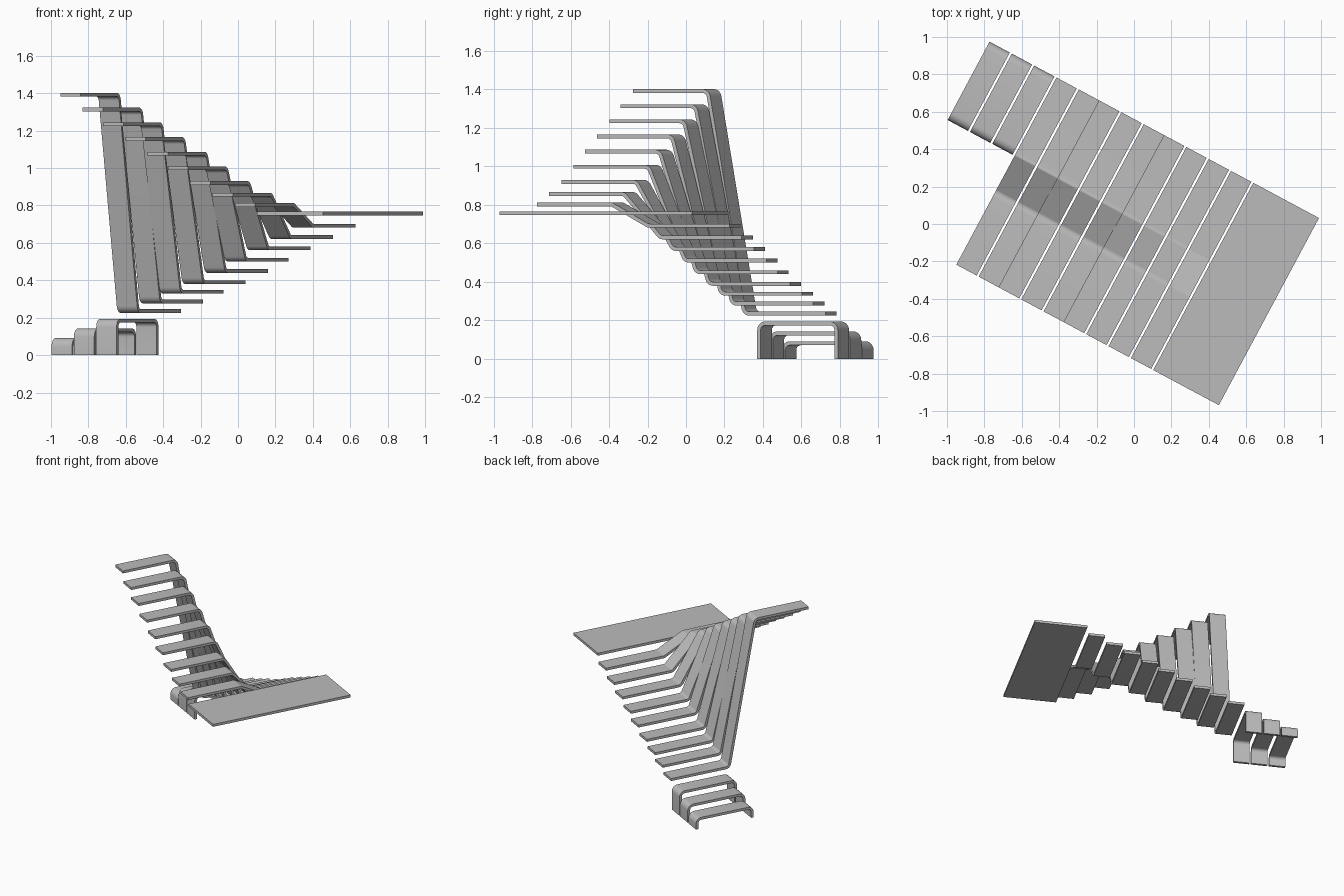
import bpy, bmesh, math
from mathutils import Vector, Matrix

cube = bpy.data.objects.get("Cube")
if cube:
    bpy.data.objects.remove(cube)

THICK = 0.02
WIDTH = 0.1233
GAP = 0.012
NEAR, FAR = -0.64, 0.495        # ends of the treads
TURN = Matrix.Rotation(math.radians(-28.15), 4, 'Z')

steel = bpy.data.materials.new("grey_metal")
steel.use_nodes = True
grey = (0.5, 0.5, 0.5, 1)
steel.diffuse_color = grey
steel.node_tree.nodes["Principled BSDF"].inputs["Base Color"].default_value = grey
parts = []


def rounded(path, radius=0.035, steps=6):
    """Replace each inner corner of a path with an arc."""
    out = [path[0]]
    for a, p, b in zip(path, path[1:], path[2:]):
        d1, d2 = (p - a).normalized(), (b - p).normalized()
        turn = d1.angle_signed(d2)
        cut = radius * math.tan(abs(turn) / 2)
        start = p - d1 * cut
        side = Vector((-d1.y, d1.x)) * (1 if d1.x * d2.y > d1.y * d2.x else -1)
        centre = start + side * radius
        sweep = abs(turn) * (1 if d1.x * d2.y > d1.y * d2.x else -1)
        for k in range(steps + 1):
            arm = Matrix.Rotation(sweep * k / steps, 2) @ (start - centre)
            out.append(centre + arm)
    return out + [path[-1]]


def ribbon(name, points, x0, x1):
    """Folded plate: a thickened (y, z) path swept from x0 to x1."""
    path = rounded([Vector(p) for p in points])
    left, right = [], []
    for i, p in enumerate(path):
        d1 = (p - path[max(i - 1, 0)]).normalized()
        d2 = (path[min(i + 1, len(path) - 1)] - p).normalized()
        d = (d1 + d2).normalized()
        n = Vector((-d.y, d.x)) * THICK / 2
        left.append(p + n)
        right.append(p - n)
    bm = bmesh.new()
    rings = [[[bm.verts.new((x, q.x, q.y)) for q in row] for row in (left, right)]
             for x in (x0, x1)]
    (la, ra), (lb, rb) = rings
    for i in range(len(path) - 1):
        for a, b in ((la, lb), (ra, rb), (la, ra), (lb, rb)):
            bm.faces.new((a[i], a[i + 1], b[i + 1], b[i]))
    for i in (0, -1):
        bm.faces.new((la[i], lb[i], rb[i], ra[i]))
    bmesh.ops.recalc_face_normals(bm, faces=bm.faces)
    bm.transform(TURN)
    mesh = bpy.data.meshes.new(name)
    bm.to_mesh(mesh)
    bm.free()
    mesh.materials.append(steel)
    obj = bpy.data.objects.new(name, mesh)
    bpy.context.collection.objects.link(obj)
    parts.append(obj)


# Heights of the lower and upper flights
low = [0.081 + 0.0515 * i for i in range(7)] + [0.45 + 0.0605 * i for i in range(5)]
high = [1.392 - 0.0787 * i for i in range(7)] + [0.857, 0.803]

x = -1.141
for i in range(12):
    if i not in (0, 5, 8):
        x += GAP
    if i < 3:
        # Free-standing starting steps with a leg at each end
        a, b = 0.03, FAR - THICK / 2
        ribbon(f"starting_step_{i + 1}", [(a, 0), (a, low[i]), (b, low[i]), (b, 0)],
               x, x + WIDTH)
    else:
        # Lower tread, sloping hanger and upper tread in one folded strip
        top = high[i - 3]
        ribbon(f"folded_step_{i - 2}",
               [(NEAR, top), (-0.2, top), (0.015, low[i]), (FAR, low[i])], x, x + WIDTH)
    x += WIDTH

# Landing plate
ribbon("landing", [(NEAR, 0.757), (FAR, 0.757)], x + GAP, 0.857)

bpy.ops.object.select_all(action='DESELECT')
for obj in parts:
    obj.select_set(True)
bpy.context.view_layer.objects.active = parts[0]
bpy.ops.object.shade_smooth_by_angle()
